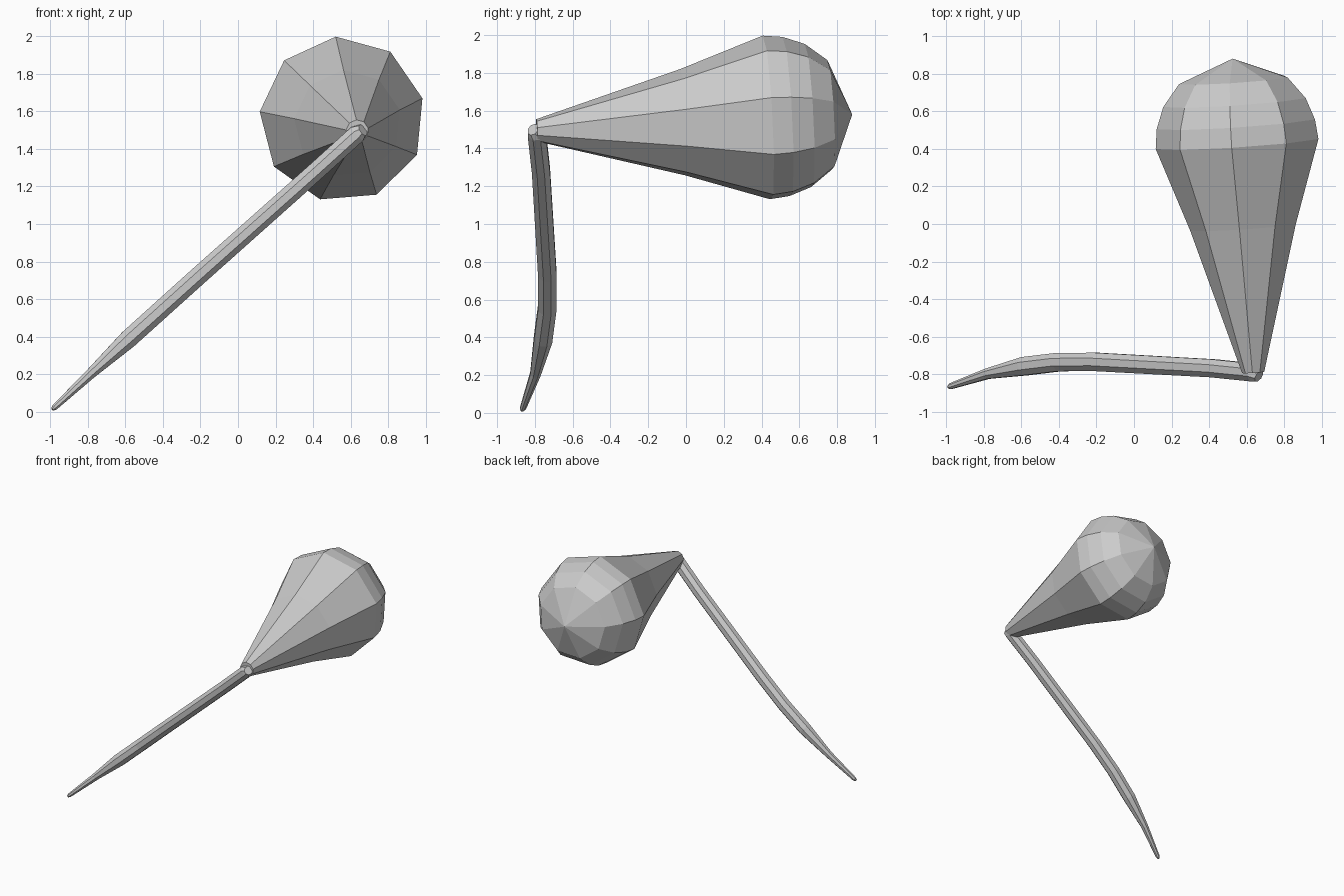
import bpy, math
from mathutils import Vector

if "Cube" in bpy.data.objects:
    bpy.data.objects.remove(bpy.data.objects["Cube"])


def loft(name, stations, sides, side_dir, phase):
    """Skin rings of (centre, radius, direction); a zero radius makes a point."""
    verts, faces, rings = [], [], []
    for centre, radius, direction in stations:
        c, a = Vector(centre), Vector(direction).normalized()
        u = Vector(side_dir)
        u = (u - a * u.dot(a)).normalized()
        w = u.cross(a)
        start = len(verts)
        if radius == 0:
            verts.append(c)
            rings.append([start] * sides)
            continue
        for i in range(sides):
            t = phase + math.tau * i / sides
            verts.append(c + radius * (u * math.cos(t) + w * math.sin(t)))
        rings.append(list(range(start, start + sides)))
    for r, s in zip(rings, rings[1:]):
        for i in range(sides):
            j = (i + 1) % sides
            faces.append(list(dict.fromkeys((r[i], s[i], s[j], r[j]))))
    for ring, flip in ((rings[0], False), (rings[-1], True)):
        if ring[0] != ring[1]:
            faces.append(ring[::-1] if flip else ring)
    mesh = bpy.data.meshes.new(name)
    mesh.from_pydata(verts, [], faces)
    mesh.update()
    obj = bpy.data.objects.new(name, mesh)
    bpy.context.collection.objects.link(obj)
    return obj


# Nine-sided pear-shaped bowl: distance along the axis (as y) and radius
base, tip = Vector((0.635, -0.79, 1.495)), Vector((0.525, 0.88, 1.58))
axis = tip - base
profile = [(-0.79, 0.06), (-0.015, 0.287), (0.43, 0.442), (0.535, 0.43),
           (0.65, 0.387), (0.765, 0.295), (0.88, 0)]
bowl = [(base + axis * ((y + 0.79) / 1.67), r, axis) for y, r in profile]
loft("bowl", bowl, 9, (1, 0, 0), math.radians(94.5))

# Eight-sided curved stem, tapering to the mouthpiece
path = [((0.665, -0.81, 1.50), 0.034), ((0.635, -0.79, 1.48), 0.052),
        ((0.42, -0.768, 1.285), 0.052), ((-0.20, -0.734, 0.733), 0.053),
        ((-0.40, -0.735, 0.553), 0.053), ((-0.583, -0.757, 0.388), 0.053),
        ((-0.78, -0.797, 0.207), 0.03), ((-0.975, -0.863, 0.025), 0.017),
        ((-0.988, -0.868, 0.013), 0.009)]
points = [Vector(p) for p, r in path]
stem = []
for i, (p, r) in enumerate(path):
    before, after = points[max(i - 1, 0)], points[min(i + 1, len(points) - 1)]
    stem.append((p, r, after - before))
loft("stem", stem, 8, (0, 1, 0), math.radians(22.5))
